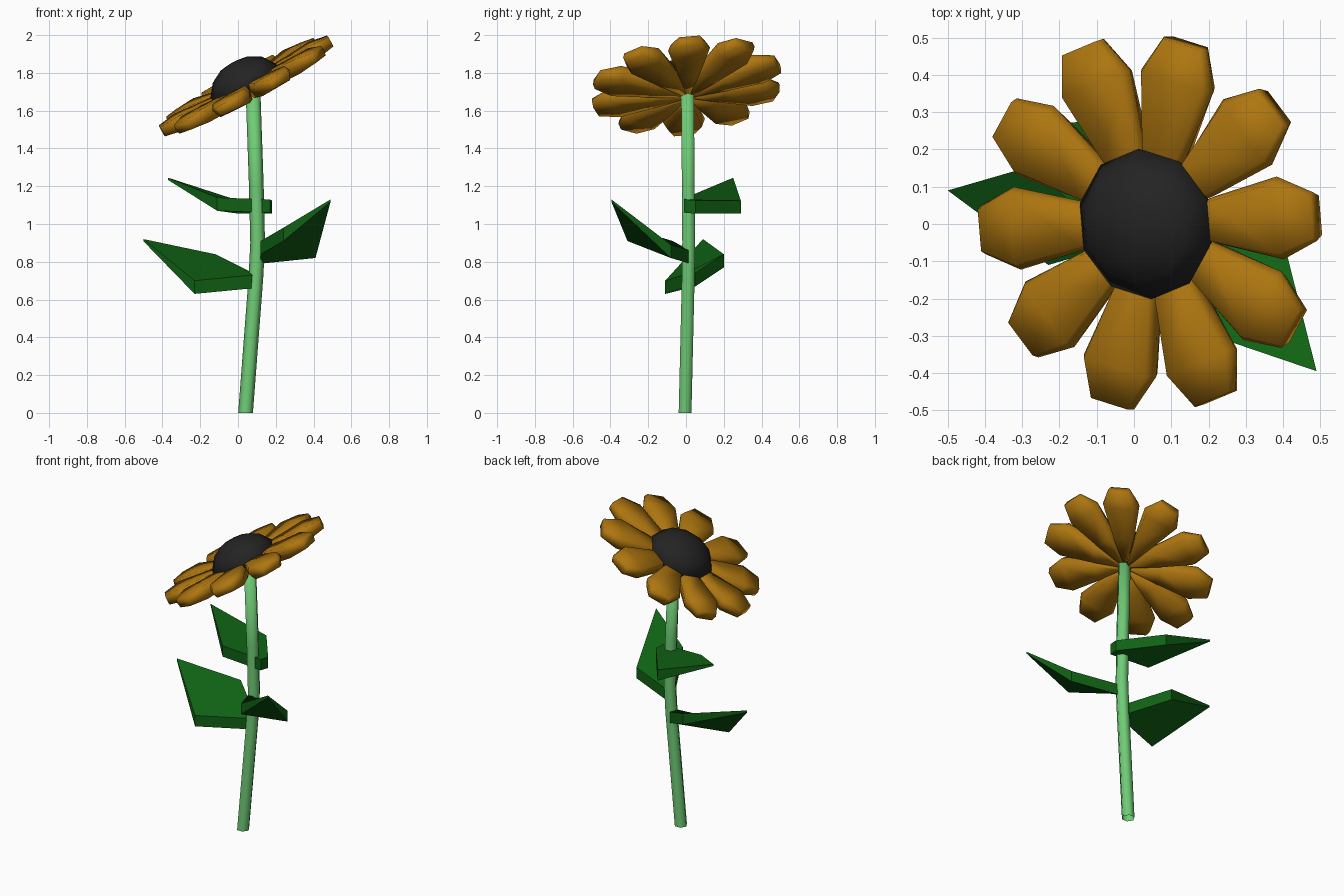
import bpy, bmesh
from math import sin, cos, pi, radians
from mathutils import Vector, Matrix

cube = bpy.data.objects.get("Cube")
if cube:
    bpy.data.objects.remove(cube, do_unlink=True)


def material(name, rgb):
    m = bpy.data.materials.new(name)
    m.use_nodes = True
    m.diffuse_color = (*rgb, 1)
    bsdf = m.node_tree.nodes["Principled BSDF"]
    bsdf.inputs["Base Color"].default_value = (*rgb, 1)
    bsdf.inputs["Roughness"].default_value = 0.8
    return m


PETAL = material("golden petal", (0.42, 0.18, 0.005))
SEED = material("dark seed", (0.017, 0.017, 0.017))
STEM = material("light green stem", (0.16, 0.60, 0.18))
LEAF = material("dark green leaf", (0.005, 0.12, 0.007))


def loft(bm, rings, cap_start=True, cap_end=True):
    """Skin a list of closed rings with equal point counts."""
    rows = [[bm.verts.new(p) for p in ring] for ring in rings]
    n = len(rows[0])
    for a, b in zip(rows, rows[1:]):
        for i in range(n):
            j = (i + 1) % n
            bm.faces.new((a[i], a[j], b[j], b[i]))
    if cap_start:
        bm.faces.new(rows[0][::-1])
    if cap_end:
        bm.faces.new(rows[-1])


def finish(bm, name, mat, smooth):
    bmesh.ops.recalc_face_normals(bm, faces=bm.faces[:])
    for f in bm.faces:
        f.smooth = smooth
    mesh = bpy.data.meshes.new(name)
    bm.to_mesh(mesh)
    bm.free()
    mesh.materials.append(mat)
    obj = bpy.data.objects.new(name, mesh)
    bpy.context.collection.objects.link(obj)
    return obj


def circle(centre, r, n, phase=0.0):
    c = Vector(centre)
    return [c + Vector((r * cos(phase + 2 * pi * i / n),
                        r * sin(phase + 2 * pi * i / n), 0)) for i in range(n)]


# Tilted frame of the flower head
normal = Vector((-0.53, -0.13, 1)).normalized()
side = Vector((1, 0, 0.53)).normalized()
up = normal.cross(side)
head = Matrix((side, up, normal)).transposed().to_4x4()
head.translation = (0.03, 0, 1.755)

# Petals: radius, half width, top height, bottom height
profile = [(0.03, 0.009, -0.03, -0.10), (0.20, 0.064, 0.0, -0.085),
           (0.40, 0.112, 0.012, -0.07), (0.505, 0.066, 0.0, -0.055)]
bm = bmesh.new()
for k in range(10):
    turn = Matrix.Rotation(radians(2 + 36 * k), 4, 'Z')
    rings = []
    for r, w, top, low in profile:
        mid = top * 0.6 + low * 0.4
        section = [(w * 0.85, top), (-w * 0.85, top), (-w, mid),
                   (-w * 0.8, low), (w * 0.8, low), (w, mid)]
        rings.append([turn @ Vector((r, y, z)) for y, z in section])
    loft(bm, rings)
finish(bm, "petals", PETAL, True).matrix_world = head

# Seed disc: ten-sided dome
bm = bmesh.new()
dome = [(0.19, -0.03), (0.203, 0.0), (0.155, 0.065), (0.085, 0.105), (0.02, 0.115)]
loft(bm, [circle((0, 0, z), r, 10, radians(92 - 72)) for r, z in dome])
finish(bm, "seed_disc", SEED, True).matrix_world = head

# Stem: bent six-sided tube, open at the foot
bm = bmesh.new()
path = [(0.04, -0.005, 0), (0.095, 0.012, 0.72), (0.104, 0.014, 0.9),
        (0.097, 0.012, 1.2), (0.08, 0.008, 1.69)]
loft(bm, [circle(p, 0.039, 6) for p in path], cap_start=False)
finish(bm, "stem", STEM, True)

# Leaves: upper outline as root, side, tip, side, root
leaves = {
    "lower_leaf": [(0.08, 0.05, 0.74), (-0.12, 0.20, 0.84), (-0.50, 0.09, 0.92),
                   (-0.23, -0.11, 0.70), (0.08, -0.02, 0.73)],
    "middle_leaf": [(0.12, -0.07, 0.91), (0.24, -0.31, 0.98), (0.49, -0.395, 1.13),
                    (0.41, -0.08, 0.89), (0.12, 0.02, 0.86)],
    "upper_leaf": [(0.18, 0.05, 1.125), (0.0, 0.29, 1.125), (-0.37, 0.25, 1.245),
                   (-0.11, 0.0, 1.14), (0.17, -0.01, 1.13)],
}
for name, outline in leaves.items():
    bm = bmesh.new()
    upper = [Vector(p) for p in outline]
    lower = [p - Vector((0, 0, 0.012 if i == 2 else 0.07)) for i, p in enumerate(upper)]
    loft(bm, [lower, upper])
    finish(bm, name, LEAF, False)
